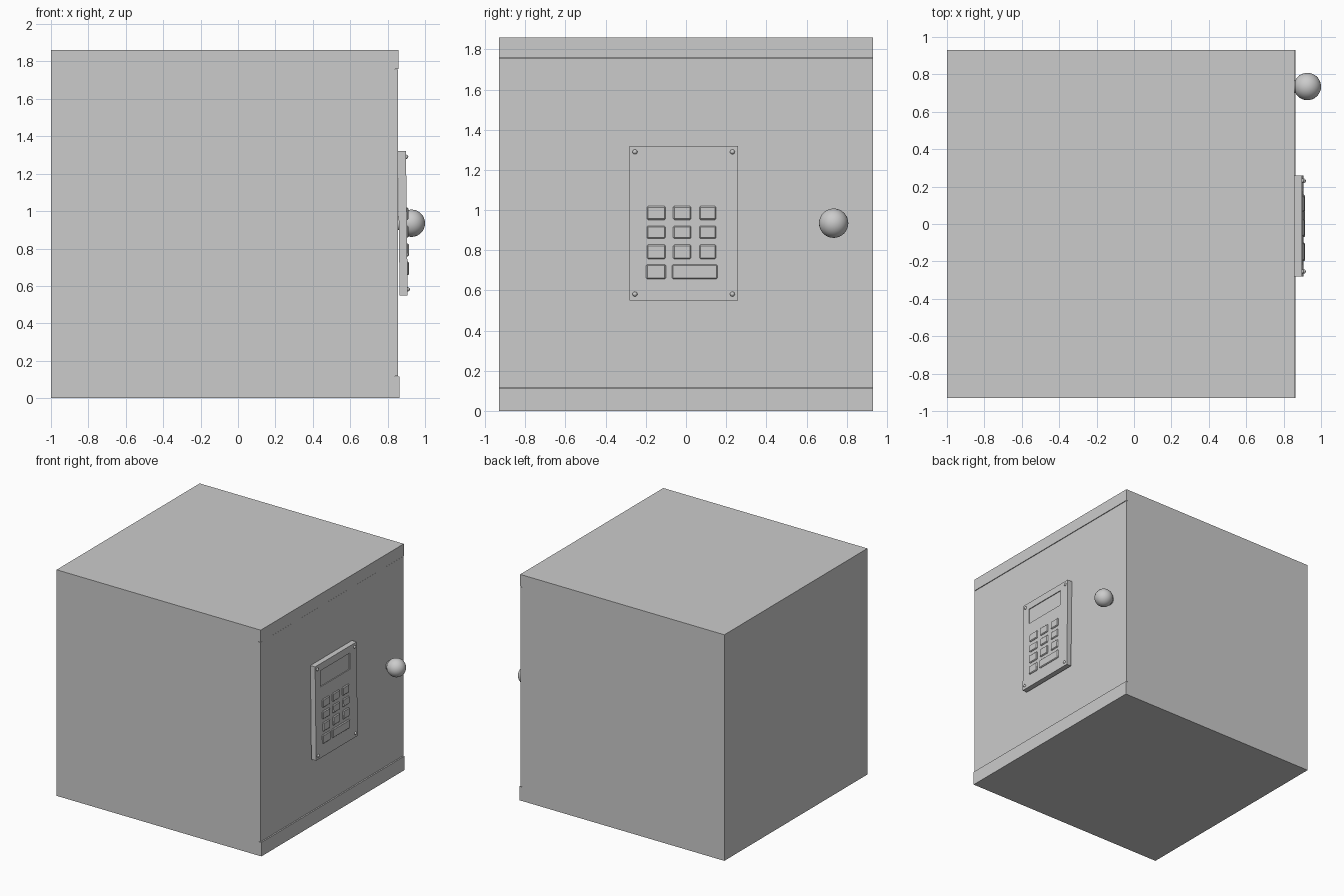
import bpy, math
from mathutils import Matrix, Vector

if "Cube" in bpy.data.objects:
    bpy.data.objects.remove(bpy.data.objects["Cube"])

PIVOT = Vector((0.855, 0, 0.935))
LEAN = (Matrix.Translation(PIVOT) @ Matrix.Rotation(-0.012, 4, 'Y').inverted().inverted()
        @ Matrix.Translation(-PIVOT))


def box(name, x, y, z, bevel=0.0, lean=False):
    """Box from (min, max) ranges, optionally bevelled and leaned with the keypad."""
    bpy.ops.mesh.primitive_cube_add(size=1)
    ob = bpy.context.object
    ob.name = name
    size = Matrix.Diagonal((x[1] - x[0], y[1] - y[0], z[1] - z[0], 1))
    mid = Matrix.Translation(((x[0] + x[1]) / 2, (y[0] + y[1]) / 2, (z[0] + z[1]) / 2))
    ob.data.transform(mid @ size)
    if lean:
        # bottom edge stands slightly further out than the top
        for v in ob.data.vertices:
            v.co.x += (1.32 - v.co.z) * 0.012
    if bevel:
        m = ob.modifiers.new("soft_edges", 'BEVEL')
        m.width = bevel
        m.segments = 1
    return ob


def smooth(ob):
    bpy.context.view_layer.objects.active = ob
    bpy.ops.object.shade_smooth_by_angle()


# Cabinet, door and the strips above and below the door
box("cabinet_body", (-1, 0.84), (-0.93, 0.93), (0, 1.86))
box("door", (0.83, 0.855), (-0.93, 0.93), (0.117, 1.757))
box("top_strip", (0.83, 0.858), (-0.93, 0.93), (1.76, 1.86))
box("bottom_strip", (0.83, 0.864), (-0.93, 0.93), (0, 0.115))

# Keypad plate with a recessed display window
plate = box("keypad_plate", (0.855, 0.898), (-0.28, 0.26), (0.55, 1.32), lean=True)
cutter = box("display_cutter", (0.891, 0.95), (-0.213, 0.17), (1.13, 1.262), lean=True)
cutter.hide_render = True
cutter.hide_set(True)
cut = plate.modifiers.new("display_recess", 'BOOLEAN')
cut.object = cutter
cut.solver = 'EXACT'

# Keys: three full rows, then one small and one wide key
columns = [(-0.195, -0.102), (-0.064, 0.026), (0.066, 0.15)]
rows = [(0.952, 1.02), (0.858, 0.922), (0.757, 0.828)]
keys = [(c, r) for r in rows for c in columns]
keys += [((-0.198, -0.1), (0.657, 0.73)), ((-0.07, 0.157), (0.657, 0.73))]
for i, (y, z) in enumerate(keys):
    box(f"key_{i}", (0.888, 0.907), y, z, bevel=0.006, lean=True)

# Corner screws with domed heads
for y in (-0.254, 0.231):
    for z in (0.582, 1.29):
        x = 0.898 + (1.32 - z) * 0.012
        bpy.ops.mesh.primitive_uv_sphere_add(segments=16, ring_count=8, radius=0.012,
                                             location=(x, y, z))
        ob = bpy.context.object
        ob.name = "corner_screw"
        smooth(ob)

# Round door knob on a short stem
bpy.ops.mesh.primitive_cylinder_add(vertices=24, radius=0.035, depth=0.06,
                                    location=(0.875, 0.735, 0.935),
                                    rotation=(0, math.pi / 2, 0))
bpy.context.object.name = "knob_stem"
smooth(bpy.context.object)
bpy.ops.mesh.primitive_uv_sphere_add(segments=32, ring_count=16, radius=0.073,
                                     location=(0.927, 0.735, 0.935))
bpy.context.object.name = "door_knob"
smooth(bpy.context.object)
